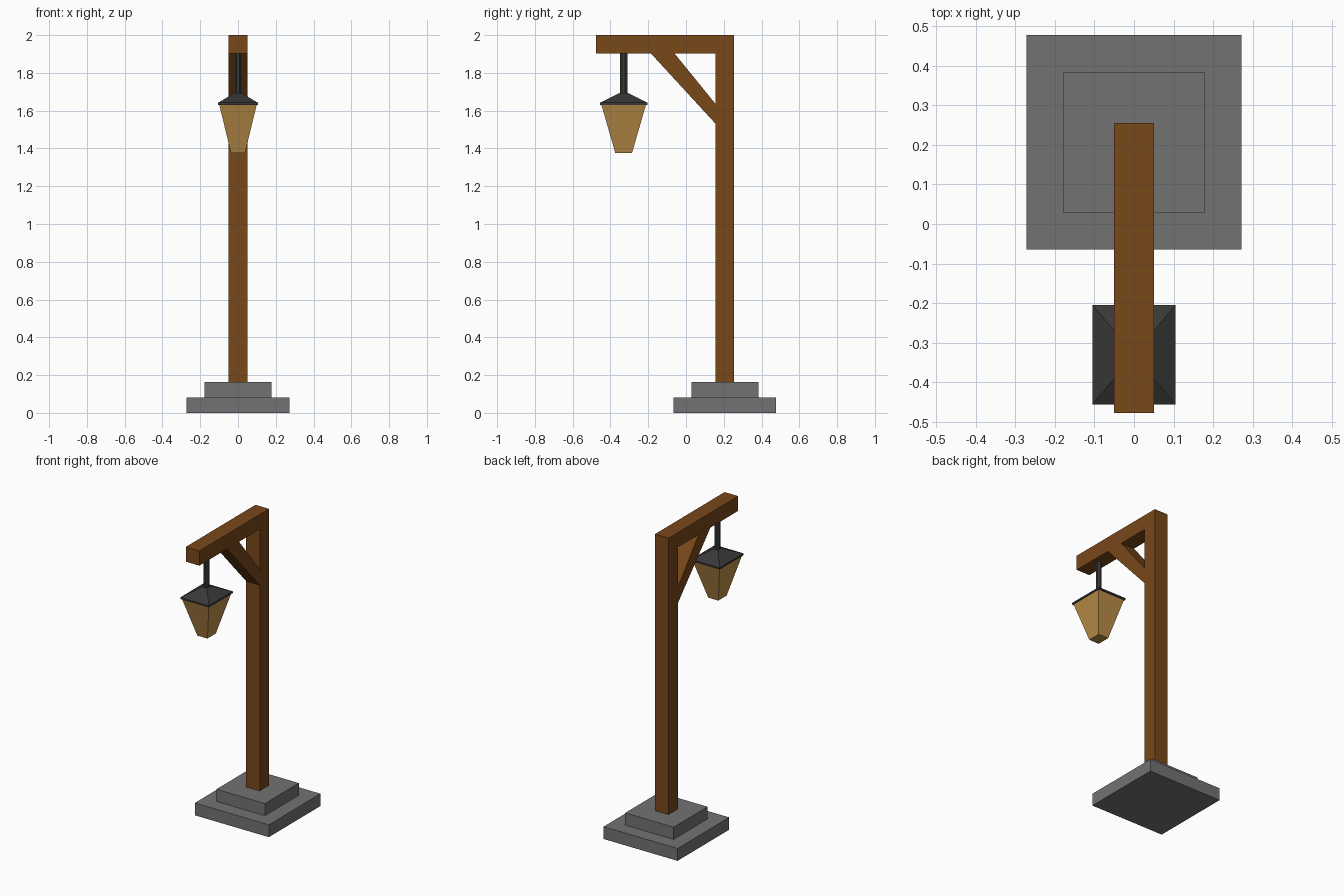
import bpy, bmesh
from mathutils import Matrix, Vector

if "Cube" in bpy.data.objects:
    bpy.data.objects.remove(bpy.data.objects["Cube"])


def material(name, rgb):
    m = bpy.data.materials.new(name)
    m.diffuse_color = (*rgb, 1)
    m.use_nodes = True
    m.node_tree.nodes["Principled BSDF"].inputs["Base Color"].default_value = m.diffuse_color
    return m


STONE = material("stone", (0.17, 0.17, 0.17))
WOOD = material("wood", (0.19, 0.065, 0.01))
IRON = material("iron", (0.04, 0.04, 0.04))
GLASS = material("amber_glass", (0.50, 0.27, 0.065))


def add_object(name, bm, mat):
    bmesh.ops.recalc_face_normals(bm, faces=bm.faces)
    mesh = bpy.data.meshes.new(name)
    bm.to_mesh(mesh)
    bm.free()
    mesh.materials.append(mat)
    ob = bpy.data.objects.new(name, mesh)
    bpy.context.collection.objects.link(ob)
    return ob


def tapered_box(name, y, rings, mat):
    """Stack rectangular rings (half x, half y, z) into a closed solid."""
    bm = bmesh.new()
    loops = [[bm.verts.new((sx * hx, y + sy * hy, z))
              for sx, sy in ((-1, -1), (1, -1), (1, 1), (-1, 1))]
             for hx, hy, z in rings]
    for a, b in zip(loops, loops[1:]):
        for i in range(4):
            j = (i + 1) % 4
            bm.faces.new((a[i], a[j], b[j], b[i]))
    bm.faces.new(loops[0][::-1])
    bm.faces.new(loops[-1])
    return add_object(name, bm, mat)


# Stepped stone base
BASE_Y = 0.206
tapered_box("base_lower_step", BASE_Y, [(0.272, 0.271, 0), (0.272, 0.271, 0.082)], STONE)
tapered_box("base_upper_step", BASE_Y, [(0.178, 0.178, 0.082), (0.178, 0.178, 0.163)], STONE)

# Timber frame: post, beam and brace drawn as one side profile (y, z), then thickened
profile = [(0.157, 0.163), (0.255, 0.163), (0.255, 2.0), (-0.477, 2.0), (-0.477, 1.902),
           (-0.185, 1.902), (-0.06, 1.902), (0.157, 1.902), (0.157, 1.635), (0.157, 1.53)]
bm = bmesh.new()
v = [bm.verts.new((0, y, z)) for y, z in profile]
for face in ((0, 1, 2, 7, 8, 9), (2, 3, 4, 5, 6, 7), (5, 9, 8, 6)):
    bm.faces.new([v[i] for i in face])
frame = add_object("timber_frame", bm, WOOD)
thick = frame.modifiers.new("thickness", "SOLIDIFY")
thick.thickness = 0.1
thick.offset = 0

# Hanging rod
LAMP_Y = -0.33
bm = bmesh.new()
place = (Matrix.Translation(Vector((0, LAMP_Y, 1.795))) @ Matrix.Diagonal((0.85, 1, 1, 1))
         @ Matrix.Rotation(0.3927, 4, "Z"))
bmesh.ops.create_cone(bm, cap_ends=True, segments=8, radius1=0.021, radius2=0.021,
                      depth=0.216, matrix=place)
add_object("hanging_rod", bm, IRON)

# Lantern roof with a thin rim, and the tapered glass below
tapered_box("lantern_roof", LAMP_Y,
            [(0.105, 0.126, 1.631), (0.105, 0.126, 1.642), (0.018, 0.021, 1.694)], IRON)
tapered_box("lantern_glass", LAMP_Y,
            [(0.037, 0.044, 1.375), (0.099, 0.118, 1.631)], GLASS)
